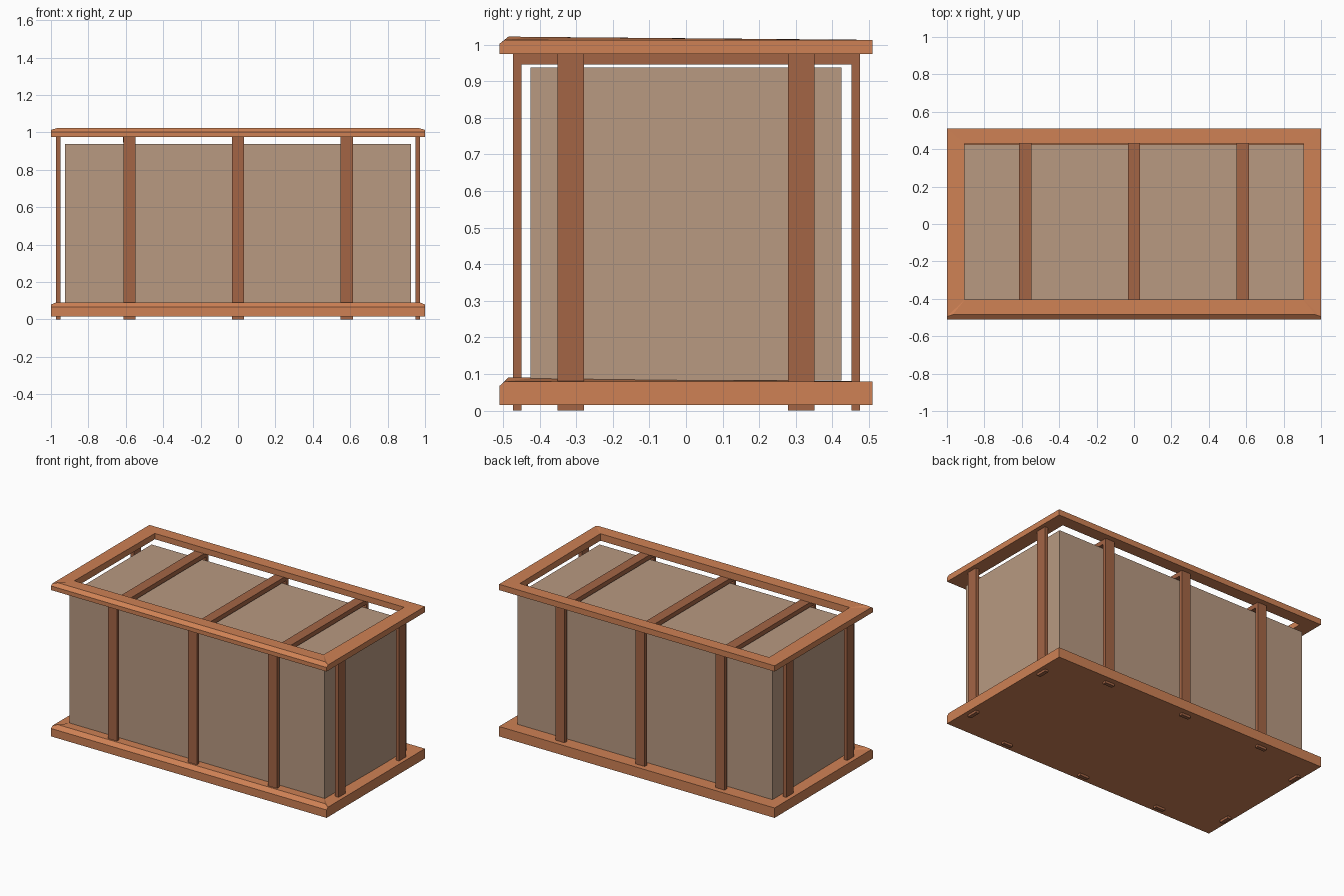
import bpy, bmesh

if "Cube" in bpy.data.objects:
    bpy.data.objects.remove(bpy.data.objects["Cube"])


def material(name, rgb):
    m = bpy.data.materials.new(name)
    m.diffuse_color = (*rgb, 1.0)
    m.use_nodes = True
    m.node_tree.nodes["Principled BSDF"].inputs["Base Color"].default_value = m.diffuse_color
    return m


RAIL = material("rail_wood", (0.62, 0.22, 0.09))
SLAT = material("slat_wood", (0.37, 0.13, 0.06))
CRATE = material("crate_tan", (0.48, 0.32, 0.22))


def finish(name, bm, mat):
    bmesh.ops.recalc_face_normals(bm, faces=bm.faces)
    mesh = bpy.data.meshes.new(name)
    bm.to_mesh(mesh)
    bm.free()
    mesh.materials.append(mat)
    ob = bpy.data.objects.new(name, mesh)
    bpy.context.collection.objects.link(ob)
    return ob


def box(name, x, y, z, mat):
    """Box from (min, max) ranges."""
    bm = bmesh.new()
    bmesh.ops.create_cube(bm, size=1)
    for v in bm.verts:
        for i, (lo, hi) in enumerate((x, y, z)):
            v.co[i] = lo if v.co[i] < 0 else hi
    return finish(name, bm, mat)


def rail_frame(name, bottom, front, top, crest, is_open):
    """Frame with a raised, chamfered front edge; half profile mirrored in x."""
    half = {
        "A": (1, -0.51, bottom), "B": (1, -0.51, front), "C": (1, -0.495, top),
        "D": (0.97, -0.485, crest), "E": (1, 0.51, top), "F": (1, 0.51, bottom),
        "G": (0.905, -0.405, crest - 0.001), "H": (0.905, 0.43, top),
        "I": (0.905, -0.405, bottom), "J": (0.905, 0.43, bottom),
    }
    sides = ["ABCEF", "BCD", "CDG", "CGHE"]
    spans = ["AB", "BD", "DG", "HE", "EF"]
    if is_open:
        sides += ["AIJF", "GIJH"]
        spans += ["GI", "IA", "HJ", "JF"]
    else:
        spans += ["GH", "FA"]
    used = set("".join(sides + spans))
    bm = bmesh.new()
    right = {k: bm.verts.new(half[k]) for k in sorted(used)}
    left = {k: bm.verts.new((-half[k][0], *half[k][1:])) for k in sorted(used)}
    for s in sides:
        bm.faces.new([right[k] for k in s])
        bm.faces.new([left[k] for k in reversed(s)])
    for a, b in spans:
        bm.faces.new([right[a], right[b], left[b], left[a]])
    return finish(name, bm, RAIL)


# Base slab and open top frame
rail_frame("base_slab", 0.015, 0.067, 0.08, 0.091, False)
rail_frame("top_frame", 0.975, 1.002, 1.013, 1.022, True)

# Crate body
box("crate_body", (-0.925, 0.925), (-0.425, 0.425), (0.082, 0.937), CRATE)

# Front and back posts with a cross bar joining each pair
for i, cx in enumerate((-0.58, 0.0, 0.582)):
    xr = (cx - 0.033, cx + 0.033)
    box(f"front_post_{i}", xr, (-0.473, -0.45), (0, 0.975), SLAT)
    box(f"back_post_{i}", xr, (0.452, 0.475), (0, 0.975), SLAT)
    xb = (xr[0] - 0.003, xr[1]) if cx < 0 else xr
    box(f"cross_bar_{i}", xb, (-0.46, 0.46), (0.946, 0.976), SLAT)

# End posts, two on each short side
for side, xr in (("left", (-0.974, -0.95)), ("right", (0.95, 0.974))):
    for end, cy in (("front", -0.315), ("back", 0.315)):
        box(f"{side}_{end}_post", xr, (cy - 0.036, cy + 0.036), (0, 0.975), SLAT)
